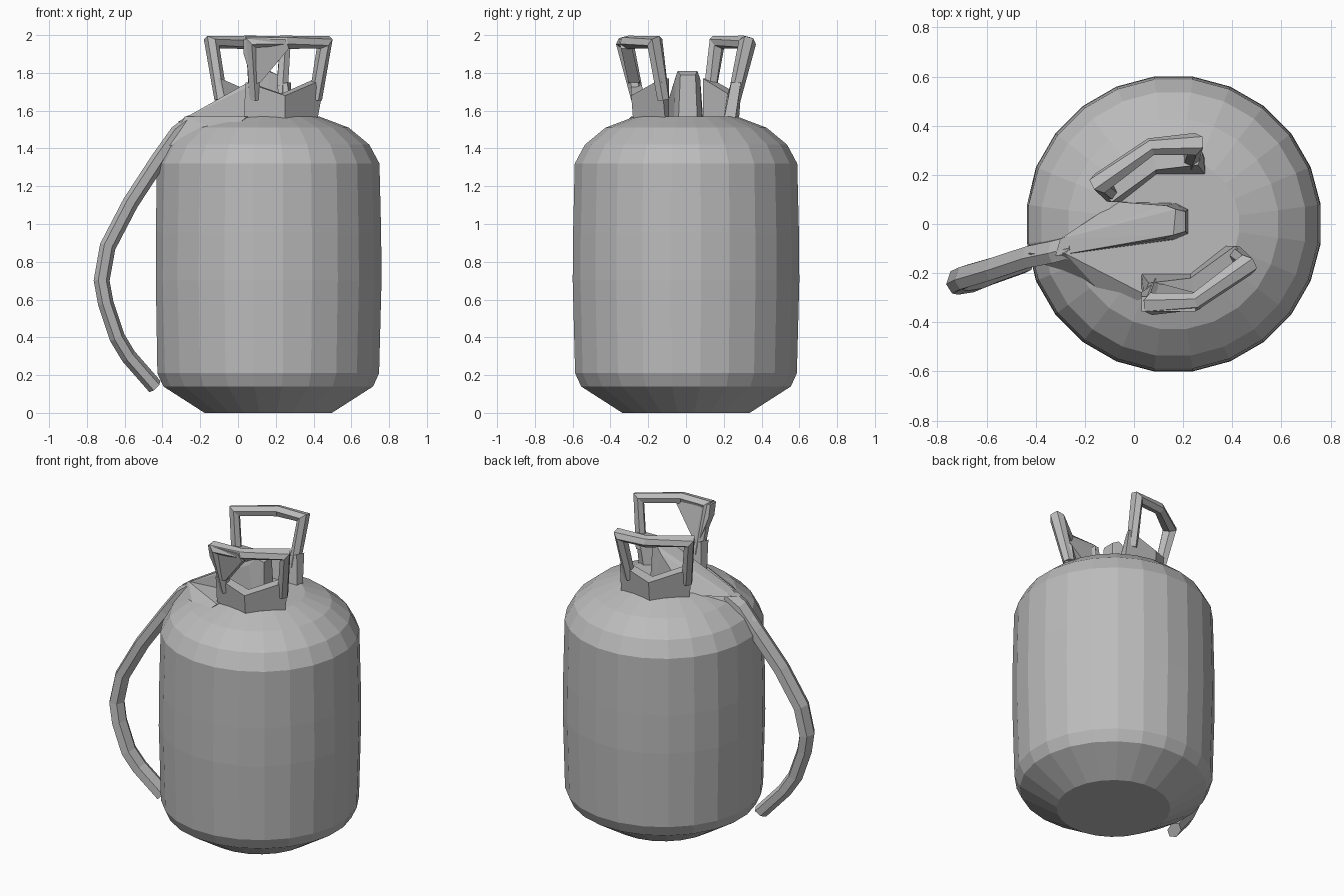
import bpy, bmesh, math
from mathutils import Vector, Matrix

cube = bpy.data.objects.get("Cube")
if cube:
    bpy.data.objects.remove(cube, do_unlink=True)

metal = bpy.data.materials.new("grey_metal")
metal.use_nodes = True
GREY = (0.5, 0.5, 0.5, 1)
metal.diffuse_color = GREY
metal.node_tree.nodes["Principled BSDF"].inputs["Base Color"].default_value = GREY

CENTRE = Vector((0.16, 0, 0))
HALF_TURN = Matrix.Translation(CENTRE) @ Matrix.Rotation(math.pi, 4, "Z") @ Matrix.Translation(-CENTRE)


def finish(name, bm, matrix=None):
    if matrix:
        bm.transform(matrix)
    bmesh.ops.recalc_face_normals(bm, faces=bm.faces)
    mesh = bpy.data.meshes.new(name)
    bm.to_mesh(mesh)
    bm.free()
    mesh.materials.append(metal)
    obj = bpy.data.objects.new(name, mesh)
    bpy.context.collection.objects.link(obj)
    return obj


def loft(name, rings, matrix=None):
    """Skin a list of equal rings and cap both ends."""
    bm = bmesh.new()
    loops = [[bm.verts.new(p) for p in ring] for ring in rings]
    n = len(loops[0])
    for a, b in zip(loops, loops[1:]):
        for i in range(n):
            j = (i + 1) % n
            bm.faces.new((a[i], a[j], b[j], b[i]))
    bm.faces.new(loops[0])
    bm.faces.new(loops[-1])
    return finish(name, bm, matrix)


def tube(name, path, wide, thick, matrix=None, sides=6):
    """Sweep an elliptical ring along a path; wide is the horizontal radius."""
    pts = [Vector(p) for p in path]
    rings = []
    side = None
    for i, p in enumerate(pts):
        before = (p - pts[max(i - 1, 0)]).normalized()
        after = (pts[min(i + 1, len(pts) - 1)] - p).normalized()
        tangent = (before + after).normalized()
        if side is None:
            side = tangent.cross(Vector((1, 0, 0.3))).normalized()
        side = (side - tangent * side.dot(tangent)).normalized()
        up = tangent.cross(side)
        # widen mitred corners so the tube keeps its thickness
        mitre = 1.0
        if 0 < i < len(pts) - 1:
            mitre = 1 / max(0.75, math.cos(before.angle(after) / 2))
        rings.append([p + side * wide * math.cos(math.tau * k / sides) * mitre
                      + up * thick * math.sin(math.tau * k / sides) * mitre
                      for k in range(sides)])
    return loft(name, rings, matrix)


def hull(name, points):
    bm = bmesh.new()
    for p in points:
        bm.verts.new(p)
    result = bmesh.ops.convex_hull(bm, input=bm.verts)
    loose = {g for g in result["geom_interior"] if isinstance(g, bmesh.types.BMVert)}
    bmesh.ops.delete(bm, geom=list(loose), context="VERTS")
    return finish(name, bm)


# Tank body: revolved profile, slightly flattened on the hose side
profile = [(0.34, 0), (0.56, 0.14), (0.592, 0.21), (0.605, 0.7), (0.603, 0.95),
           (0.594, 1.32), (0.54, 1.42), (0.43, 1.51), (0.27, 1.57)]
SIDES = 24
tank_rings = []
for r, z in profile:
    ring = []
    for k in range(SIDES):
        a = math.tau * (k + 0.5) / SIDES
        ring.append((max(CENTRE.x + r * math.cos(a), -0.435), r * math.sin(a), z))
    tank_rings.append(ring)
loft("tank_body", tank_rings)

# Valve with its sloping fin
hull("valve_fin", [
    (0.22, -0.04, 1.55), (0.22, 0.06, 1.55), (0.17, 0.085, 1.55), (0.16, -0.065, 1.55),
    (0.21, -0.03, 1.79), (0.21, 0.05, 1.79), (0.17, 0.06, 1.81), (0.16, -0.045, 1.81),
    (0.13, 0.075, 1.77), (0.12, -0.06, 1.76),
    (-0.07, 0.09, 1.56), (-0.30, -0.06, 1.55), (-0.32, -0.13, 1.54)])

# Flattened shoulder between hose, fin and front handle
hull("shoulder_web", [
    (-0.28, -0.12, 1.57), (0.05, -0.29, 1.57), (-0.07, 0.09, 1.57), (0.1, 0, 1.57),
    (-0.43, -0.12, 1.40), (-0.1, -0.15, 1.45), (-0.06, -0.36, 1.48)])

# Hose looping down the side
tube("hose", [
    (-0.24, -0.09, 1.54), (-0.32, -0.11, 1.48), (-0.42, -0.13, 1.34), (-0.57, -0.18, 1.11),
    (-0.69, -0.215, 0.88), (-0.722, -0.23, 0.70), (-0.70, -0.235, 0.58),
    (-0.64, -0.225, 0.40), (-0.58, -0.20, 0.30), (-0.44, -0.15, 0.14)], 0.055, 0.04)

# Twin carrying handles: bent notched base and a three-sided loop
base = [
    [(0.03, -0.20, 1.55), (0.03, -0.26, 1.55), (0.04, -0.29, 1.75), (0.06, -0.24, 1.75)],
    [(0.23, -0.20, 1.55), (0.25, -0.28, 1.55), (0.25, -0.29, 1.68), (0.23, -0.22, 1.69)],
    [(0.37, -0.09, 1.55), (0.42, -0.11, 1.55), (0.46, -0.13, 1.77), (0.41, -0.09, 1.77)]]
loop = [(0.09, -0.255, 1.66), (0.07, -0.325, 1.962), (0.25, -0.315, 1.962),
        (0.46, -0.165, 1.962), (0.41, -0.12, 1.66)]
for label, matrix in (("front", None), ("back", HALF_TURN)):
    loft(label + "_handle_base", base, matrix)
    tube(label + "_handle_loop", loop, 0.035, 0.035, matrix)

# Corner gusset on the front handle only
gusset = [(0.03, 1.98), (0.03, 1.90), (0.08, 1.74), (0.12, 1.75), (0.27, 1.93), (0.25, 1.98)]
hull("front_handle_gusset", [
    (x, -0.27 - (z - 1.75) * 0.22 + d, z) for x, z in gusset for d in (-0.035, 0.025)])
